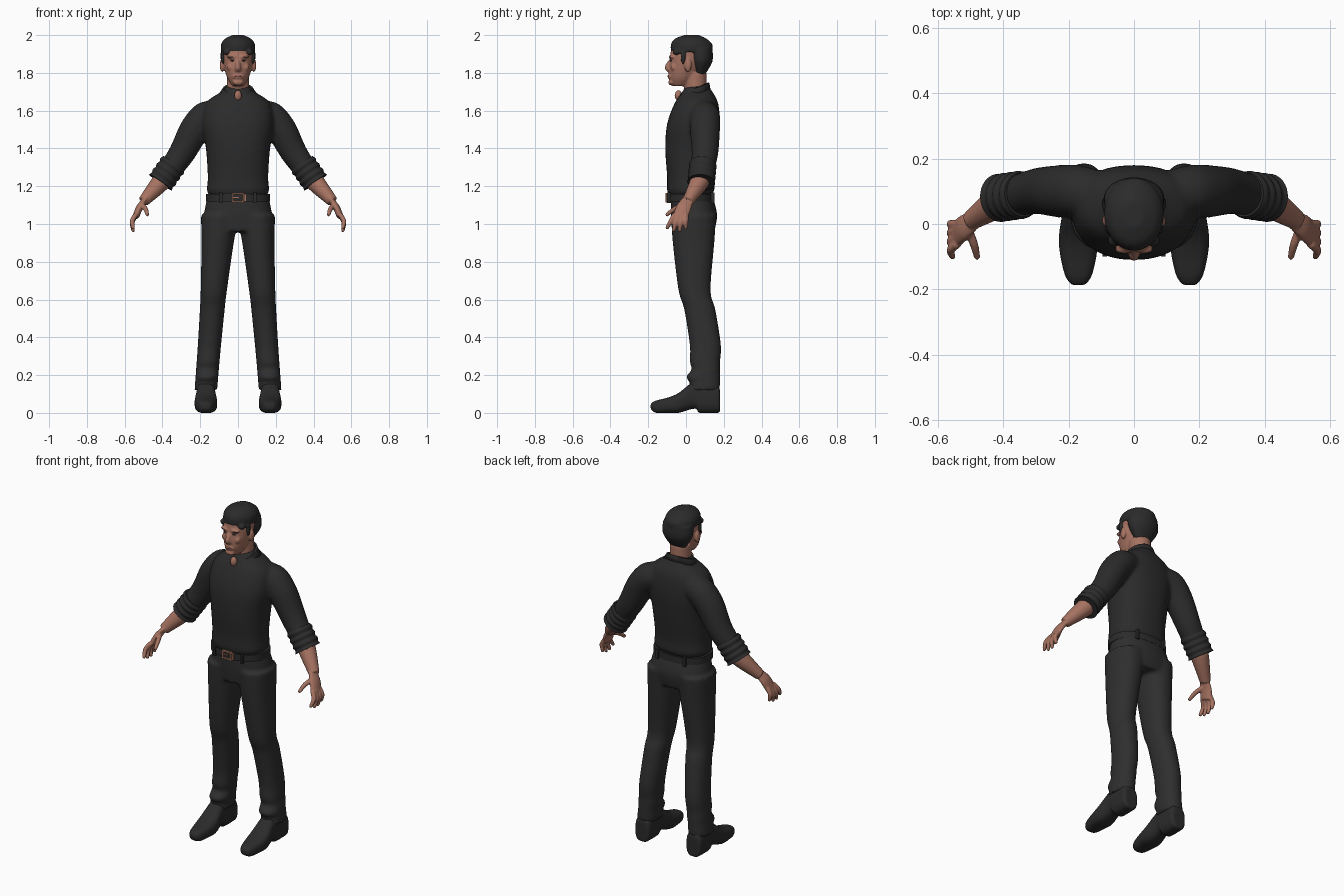
import bpy, bmesh, math
from mathutils import Vector, Matrix

if "Cube" in bpy.data.objects:
    bpy.data.objects.remove(bpy.data.objects["Cube"])


def material(name, *rgb):
    made = bpy.data.materials.new(name)
    made.use_nodes = True
    made.diffuse_color = (*rgb, 1)
    shader = made.node_tree.nodes["Principled BSDF"]
    shader.inputs["Base Color"].default_value = (*rgb, 1)
    return made


SKIN = material("skin", .38, .17, .12)
LIPS = material("lips", .27, .1, .08)
BLACK = material("soft black", .024, .024, .024)
CHARCOAL = material("charcoal cloth", .028, .028, .028)
COPPER = material("copper buckle", .36, .17, .11)
X, Y, Z = Vector((1, 0, 0)), Vector((0, 1, 0)), Vector((0, 0, 1))
SIDES = (-1, 1)


def blend(before, start, end, after, t):
    """Smooth in-between ring, using the slopes of the neighbouring rings."""
    ring = []
    for p, q, r, s in zip(before, start, end, after):
        slope_in, slope_out = (r - p) / 2, (s - q) / 2
        ease = t * t * (3 - 2 * t)
        ring.append(q.lerp(r, ease) + slope_in * t * (1 - t) ** 2 - slope_out * t * t * (1 - t))
    return ring


def loft(bm, rings, power=2, sides=32, steps=4):
    """Closed skin through rings given as (centre, half axis, half axis)."""
    last = len(rings) - 1
    dense = [rings[0]]
    for i in range(last):
        before, after = rings[max(i - 1, 0)], rings[min(i + 2, last)]
        dense += [blend(before, rings[i], rings[i + 1], after, k / steps) for k in range(1, steps + 1)]
    rows = []
    for centre, u, v in dense:
        row = []
        for k in range(sides):
            angle = math.tau * k / sides
            c, s = (math.copysign(abs(w) ** (2 / power), w) for w in (math.cos(angle), math.sin(angle)))
            row.append(bm.verts.new(centre + u * c + v * s))
        rows.append(row)
    for lower, upper in zip(rows, rows[1:]):
        for k in range(sides):
            bm.faces.new((lower[k - 1], lower[k], upper[k], upper[k - 1]))
    bm.faces.new(rows[0])
    bm.faces.new(rows[-1])


def stack(bm, rows, x=0, **options):
    """Level rings from (height, front, back, half width)."""
    loft(bm, [(Vector((x, (front + back) / 2, z)), X * width, Y * (back - front) / 2)
              for z, front, back, width in rows], **options)


def limb(bm, points, radii, flat=1, sides=20):
    """Tube along a path; flat thins it sideways."""
    points = [Vector(p) for p in points]
    last = len(points) - 1
    rings = []
    for i, (point, radius) in enumerate(zip(points, radii)):
        along = points[min(i + 1, last)] - points[max(i - 1, 0)]
        across = Y.cross(along).normalized()
        rings.append((point, across * radius * flat, along.cross(across).normalized() * radius))
    loft(bm, rings, sides=sides)


def ball(bm, centre, size):
    bmesh.ops.create_uvsphere(bm, u_segments=20, v_segments=12, radius=1,
                              matrix=Matrix.Translation(centre) @ Matrix.Diagonal((*size, 1)))


def box(bm, centre, size):
    bmesh.ops.create_cube(bm, size=1, matrix=Matrix.Translation(centre) @ Matrix.Diagonal((*size, 1)))


def finish(bm, name, colour, voxel=0, soften=3, mirror=False, thickness=0):
    """Turn the blocked-out volumes into one object, fused when voxel is set."""
    bmesh.ops.recalc_face_normals(bm, faces=bm.faces)
    mesh = bpy.data.meshes.new(name)
    bm.to_mesh(mesh)
    bm.free()
    mesh.materials.append(colour)
    part = bpy.data.objects.new(name, mesh)
    bpy.context.collection.objects.link(part)
    bpy.ops.object.select_all(action='DESELECT')
    part.select_set(True)
    bpy.context.view_layer.objects.active = part
    bpy.ops.object.shade_smooth_by_angle(angle=math.radians(45))
    if mirror:
        part.modifiers.new("Mirror", 'MIRROR').use_mirror_merge = False
    if thickness:
        part.modifiers.new("Thickness", 'SOLIDIFY').thickness = thickness
    if voxel:
        fuse = part.modifiers.new("Fuse", 'REMESH')
        fuse.mode, fuse.voxel_size, fuse.use_smooth_shade = 'VOXEL', voxel, True
        part.modifiers.new("Soften", 'SMOOTH').iterations = soften


# Shirt: torso and sleeves fused
bm = bmesh.new()
stack(bm, [(1.15, -.09, .13, .15), (1.18, -.1, .15, .165), (1.25, -.1, .15, .16), (1.4, -.11, .17, .17),
           (1.53, -.1, .18, .19), (1.64, -.06, .17, .17), (1.7, -.02, .14, .09), (1.73, 0, .12, .06)], power=2.3)
limb(bm, [(.1, .09, 1.59), (.17, .1, 1.57), (.23, .1, 1.5), (.3, .1, 1.37), (.38, .08, 1.26)],
     [.07, .08, .08, .07, .06])
finish(bm, "shirt", BLACK, voxel=.01, soften=6, mirror=True)

# Rolled sleeve cuffs with regular folds
bm = bmesh.new()
elbow, cuff_end = Vector((.34, .09, 1.32)), Vector((.41, .08, 1.22))
FOLDS = 7
limb(bm, [elbow.lerp(cuff_end, k / FOLDS) for k in range(FOLDS + 1)],
     [.068 + .006 * (k % 2) for k in range(FOLDS + 1)], sides=32)
finish(bm, "sleeve_cuffs", BLACK, mirror=True)

# Folded collar, open at the front and pointed at both tips
bm = bmesh.new()
rows = []
COUNT = 36
for k in range(COUNT + 1):
    t = 2 * k / COUNT - 1
    neck_angle, edge_angle = math.pi + t * math.radians(168), math.pi + t * math.radians(143)
    forward, edge_forward = math.cos(neck_angle), math.cos(edge_angle)
    reach = .12 if edge_forward > 0 else .08
    top = Vector((.066 * math.sin(neck_angle), .05 - .07 * forward, 1.72 - .03 * forward))
    low = Vector((.1 * math.sin(edge_angle), .05 - reach * edge_forward,
                  1.69 - .02 * edge_forward - .05 * max(edge_forward, 0) ** 3))
    fold = top.lerp(low, .4) + Z * .012
    rows.append([bm.verts.new(p) for p in (top, fold, low)])
for left, right in zip(rows, rows[1:]):
    for i in range(2):
        bm.faces.new((left[i], right[i], right[i + 1], left[i + 1]))
finish(bm, "collar", BLACK, thickness=.008)

# Trousers: hips, legs that taper and spread downward, and creased ankles
bm = bmesh.new()
stack(bm, [(1.15, -.08, .14, .16), (1.05, -.08, .165, .18), (.96, -.07, .15, .17)], power=2.3)
leg = []
for z, front, back in [(1.05, -.08, .16), (.9, -.07, .15), (.65, -.04, .13), (.55, -.01, .155), (.36, .02, .185),
                       (.27, .02, .18), (.23, .03, .18), (.19, 0, .18), (.16, .02, .18), (.12, .01, .18)]:
    width = .06 + .035 * z ** 3
    leg.append((Vector((.18 - .08 * z, (front + back) / 2, z)), X * width, Y * (back - front) / 2))
loft(bm, leg, power=2.2)
finish(bm, "trousers", CHARCOAL, voxel=.01, soften=5, mirror=True)

# Belt, belt loops and buckle frame
WAIST, FRONT = 1.14, -.1
bm = bmesh.new()
stack(bm, [(WAIST + side * .02, FRONT, .15, .17) for side in SIDES], power=2.3, steps=1, sides=48)
for side in SIDES:
    for y in (-.09, .14):
        box(bm, (side * .09, y, WAIST), (.014, .02, .056))
finish(bm, "belt", BLACK)
bm = bmesh.new()
for side in SIDES:
    box(bm, (side * .028, FRONT, WAIST), (.01, .016, .05))
    box(bm, (0, FRONT, WAIST + side * .02), (.056, .016, .008))
box(bm, (-.01, FRONT, WAIST), (.03, .014, .006))
box(bm, (.04, FRONT, WAIST), (.01, .012, .04))
finish(bm, "belt_buckle", COPPER)

# Shoes: lofted from toe to heel (depth, half width, underside, top)
bm = bmesh.new()
shoe = [(-.187, .02, .02, .05), (-.16, .04, 0, .065), (-.1, .055, 0, .08), (-.04, .06, 0, .105),
        (.03, .05, .02, .16), (.06, .05, .02, .16), (.07, .05, 0, .16), (.16, .05, 0, .15), (.18, .04, 0, .12)]
loft(bm, [(Vector((.17, y, (under + top) / 2)), X * width, Z * (top - under) / 2)
          for y, width, under, top in shoe], power=2.8)
finish(bm, "shoes", BLACK, voxel=.007, mirror=True)

# Head: skull, neck, nose, chin, brow, cheeks and ears fused
bm = bmesh.new()
stack(bm, [(1.73, -.07, 0, .03), (1.78, -.09, .06, .06), (1.87, -.086, .11, .08),
           (1.95, -.07, .12, .08), (1.98, -.02, .07, .04)])
limb(bm, [(0, .05, 1.65), (0, .05, 1.8)], [.06, .06])
limb(bm, [(0, -.08, 1.87), (0, -.1, 1.83), (0, -.09, 1.81)], [.008, .014, .012])
ball(bm, (0, -.08, 1.75), (.03, .014, .016))
ball(bm, (0, -.085, 1.78), (.03, .012, .014))
ball(bm, (0, -.04, 1.68), (.02, .02, .03))
for side in SIDES:
    ball(bm, (side * .03, -.075, 1.885), (.03, .016, .01))
    ball(bm, (side * .04, -.065, 1.83), (.02, .016, .02))
    ball(bm, (side * .01, -.09, 1.82), (.01, .01, .01))
    ball(bm, (side * .085, .01, 1.84), (.012, .02, .036))
finish(bm, "head", SKIN, voxel=.006)

# Mouth, eyes and eyebrows
bm = bmesh.new()
ball(bm, (0, -.091, 1.782), (.02, .008, .006))
finish(bm, "lips", LIPS)
bm = bmesh.new()
ball(bm, (.03, -.08, 1.865), (.01, .006, .004))
ball(bm, (.035, -.08, 1.885), (.02, .011, .004))
finish(bm, "eyes_and_brows", BLACK, mirror=True)

# Short hair: crown, back and sideburns fused
bm = bmesh.new()
stack(bm, [(1.91, -.08, .14, .09), (1.95, -.08, .14, .09), (1.98, -.06, .11, .07), (2, -.01, .07, .03)])
stack(bm, [(1.79, .05, .1, .05), (1.86, .02, .14, .09), (1.93, 0, .14, .09)])
for side in SIDES:
    ball(bm, (side * .08, -.015, 1.885), (.01, .014, .04))
    ball(bm, (side * .06, -.05, 1.91), (.02, .02, .016))
finish(bm, "hair", BLACK, voxel=.006)

# Forearms, palms, fanned fingers and thumbs fused
bm = bmesh.new()
limb(bm, [(.36, .09, 1.28), (.41, .07, 1.22), (.5, .01, 1.12)], [.05, .05, .03])
limb(bm, [(.49, .01, 1.13), (.52, -.01, 1.09), (.54, -.03, 1.04)], [.03, .04, .04], flat=.45)
digits = [[Vector((.51, -.01, 1.1)), Vector((.49, -.06, 1.08)), Vector((.48, -.1, 1.05))]]
for spread in (-1.5, -.5, .5, 1.5):
    knuckle = Vector((.54, -.03 + .02 * spread, 1.05))
    tip = Vector((.555, -.05 + .033 * spread, .965 + .007 * spread ** 2))
    digits.append([knuckle, knuckle.lerp(tip, .5) + X * .013, tip])
for joints in digits:
    limb(bm, joints, [.014, .013, .01])
    ball(bm, joints[-1], (.01, .01, .01))
finish(bm, "forearms_and_hands", SKIN, voxel=.005, mirror=True)
